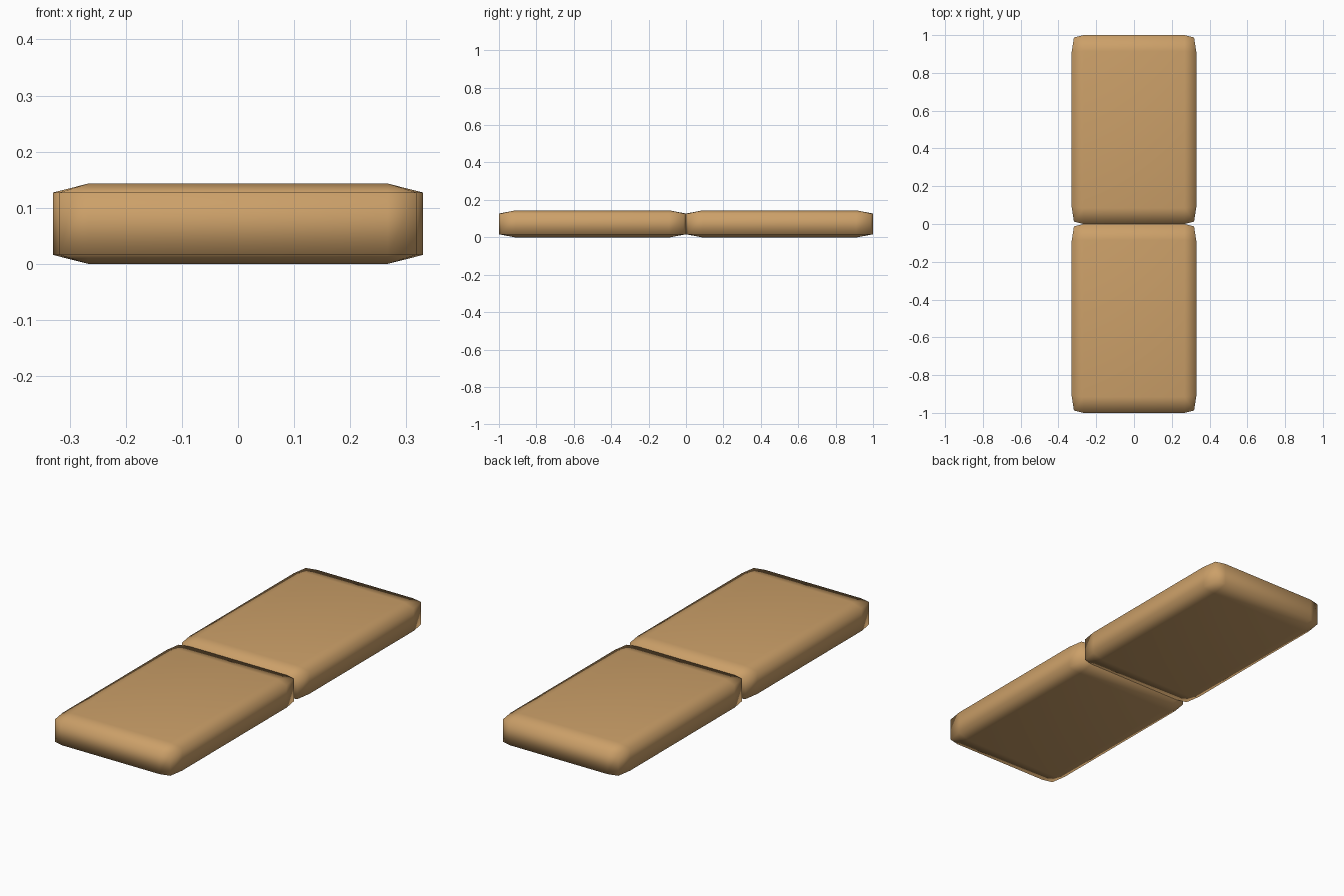
import bpy, bmesh

if "Cube" in bpy.data.objects:
    bpy.data.objects.remove(bpy.data.objects["Cube"])

tan = bpy.data.materials.new("tan fabric")
tan.diffuse_color = (0.60, 0.35, 0.14, 1)
tan.use_nodes = True
tan.node_tree.nodes["Principled BSDF"].inputs["Base Color"].default_value = tan.diffuse_color


def cushion(name, y):
    """Soft pad: rounded-corner wall with pillowed top and bottom."""
    bm = bmesh.new()
    # three points per rounded corner, counter-clockwise
    corner = [(0.33, 0.41), (0.318, 0.487), (0.267, 0.5)]
    outline = []
    for sx, sy in ((1, 1), (-1, 1), (-1, -1), (1, -1)):
        pts = corner if sx * sy > 0 else corner[::-1]
        outline += [(sx * px, sy * py) for px, py in pts]
    inner = [(0.267, 0.415), (-0.267, 0.415), (-0.267, -0.415), (0.267, -0.415)]

    def ring(points, z):
        return [bm.verts.new((px, py, z)) for px, py in points]

    low, high = ring(outline, 0.016), ring(outline, 0.127)
    # side wall
    for i in range(12):
        j = (i + 1) % 12
        bm.faces.new((low[i], low[j], high[j], high[i]))
    # flat panel, corner quads and sloping borders, above and below
    for edge, z in ((high, 0.143), (low, 0.0)):
        flat = ring(inner, z)
        bm.faces.new(flat)
        for k in range(4):
            n = (k + 1) % 4
            bm.faces.new((flat[k], *edge[3 * k:3 * k + 3]))
            bm.faces.new((flat[k], edge[3 * k + 2], edge[3 * n], flat[n]))
    bmesh.ops.recalc_face_normals(bm, faces=bm.faces)
    for f in bm.faces:
        f.smooth = True
    mesh = bpy.data.meshes.new(name)
    bm.to_mesh(mesh)
    bm.free()
    mesh.materials.append(tan)
    obj = bpy.data.objects.new(name, mesh)
    obj.location.y = y
    bpy.context.collection.objects.link(obj)


cushion("front_cushion", -0.5)
cushion("back_cushion", 0.5)
